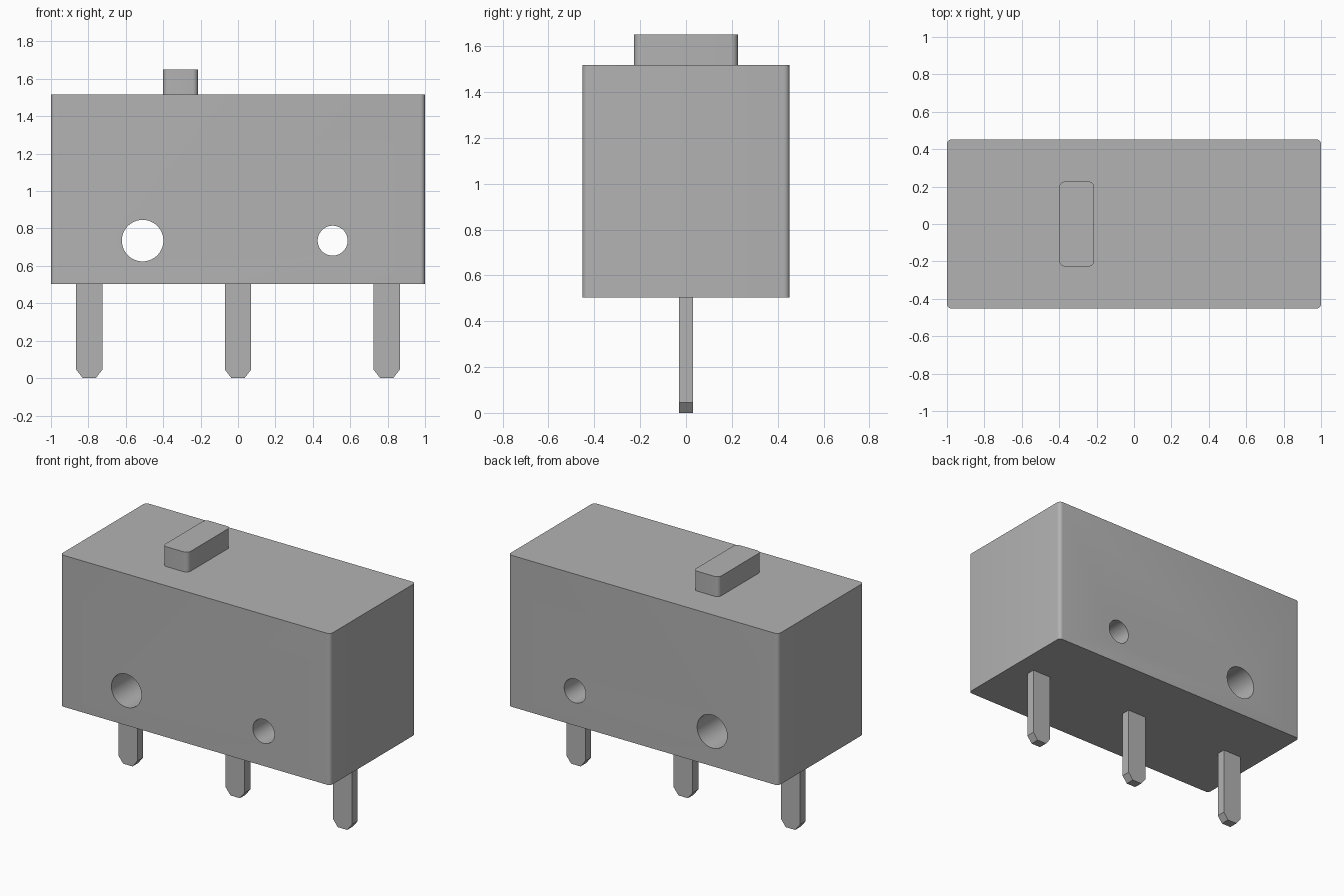
import bpy, bmesh, math

cube = bpy.data.objects.get("Cube")
if cube:
    bpy.data.objects.remove(cube, do_unlink=True)

# Single grey material
grey = bpy.data.materials.new("plain grey")
grey.use_nodes = True
colour = (0.45, 0.45, 0.45, 1)
grey.diffuse_color = colour
grey.node_tree.nodes["Principled BSDF"].inputs["Base Color"].default_value = colour


def finish(name, bm):
    bmesh.ops.recalc_face_normals(bm, faces=bm.faces)
    mesh = bpy.data.meshes.new(name)
    bm.to_mesh(mesh)
    bm.free()
    mesh.materials.append(grey)
    obj = bpy.data.objects.new(name, mesh)
    bpy.context.collection.objects.link(obj)
    return obj


def smooth(obj):
    bpy.ops.object.select_all(action="DESELECT")
    obj.select_set(True)
    bpy.context.view_layer.objects.active = obj
    bpy.ops.object.shade_smooth_by_angle(angle=math.radians(30))


def rounded_block(name, x0, x1, half_y, z0, z1, radius):
    """Box with rounded vertical edges."""
    bm = bmesh.new()
    bmesh.ops.create_cube(bm, size=1)
    for v in bm.verts:
        v.co.x = x1 if v.co.x > 0 else x0
        v.co.y = math.copysign(half_y, v.co.y)
        v.co.z = z1 if v.co.z > 0 else z0
    uprights = [e for e in bm.edges
                if abs(e.verts[0].co.z - e.verts[1].co.z) > 0.01]
    bmesh.ops.bevel(bm, geom=uprights, offset=radius, segments=6,
                    profile=0.5, affect="EDGES")
    return finish(name, bm)


def drill(target, name, x, z, radius):
    """Cut a round hole from front to back."""
    bpy.ops.mesh.primitive_cylinder_add(vertices=64, radius=radius, depth=2,
                                        location=(x, 0, z),
                                        rotation=(math.pi / 2, 0, 0))
    cutter = bpy.context.object
    cutter.name = name
    cutter.data.materials.append(grey)
    cut = target.modifiers.new(name, "BOOLEAN")
    cut.operation = "DIFFERENCE"
    cut.solver = "EXACT"
    cut.object = cutter
    bpy.context.view_layer.objects.active = target
    bpy.ops.object.modifier_apply(modifier=cut.name)
    bpy.data.objects.remove(cutter, do_unlink=True)


def pin(name, x):
    """Flat terminal with a tapered tip."""
    half = [(0.07, 0.505), (0.07, 0.045), (0.035, 0)]
    outline = half + [(-px, pz) for px, pz in reversed(half)]
    bm = bmesh.new()
    face = bm.faces.new([bm.verts.new((x + px, -0.03, pz)) for px, pz in outline])
    side = bmesh.ops.extrude_face_region(bm, geom=[face])["geom"]
    bmesh.ops.translate(bm, vec=(0, 0.06, 0),
                        verts=[g for g in side if isinstance(g, bmesh.types.BMVert)])
    return finish(name, bm)


# Housing with two mounting holes
housing = rounded_block("housing", -1, 1, 0.452, 0.503, 1.517, 0.025)
drill(housing, "large_hole", -0.51, 0.735, 0.111)
drill(housing, "small_hole", 0.506, 0.735, 0.08)
smooth(housing)

# Push button on top
button = rounded_block("push_button", -0.4, -0.213, 0.227, 1.517, 1.65, 0.03)
smooth(button)

# Three terminals below
for label, px in (("right", -0.795), ("middle", 0), ("left", 0.795)):
    pin(label + "_terminal", px)
